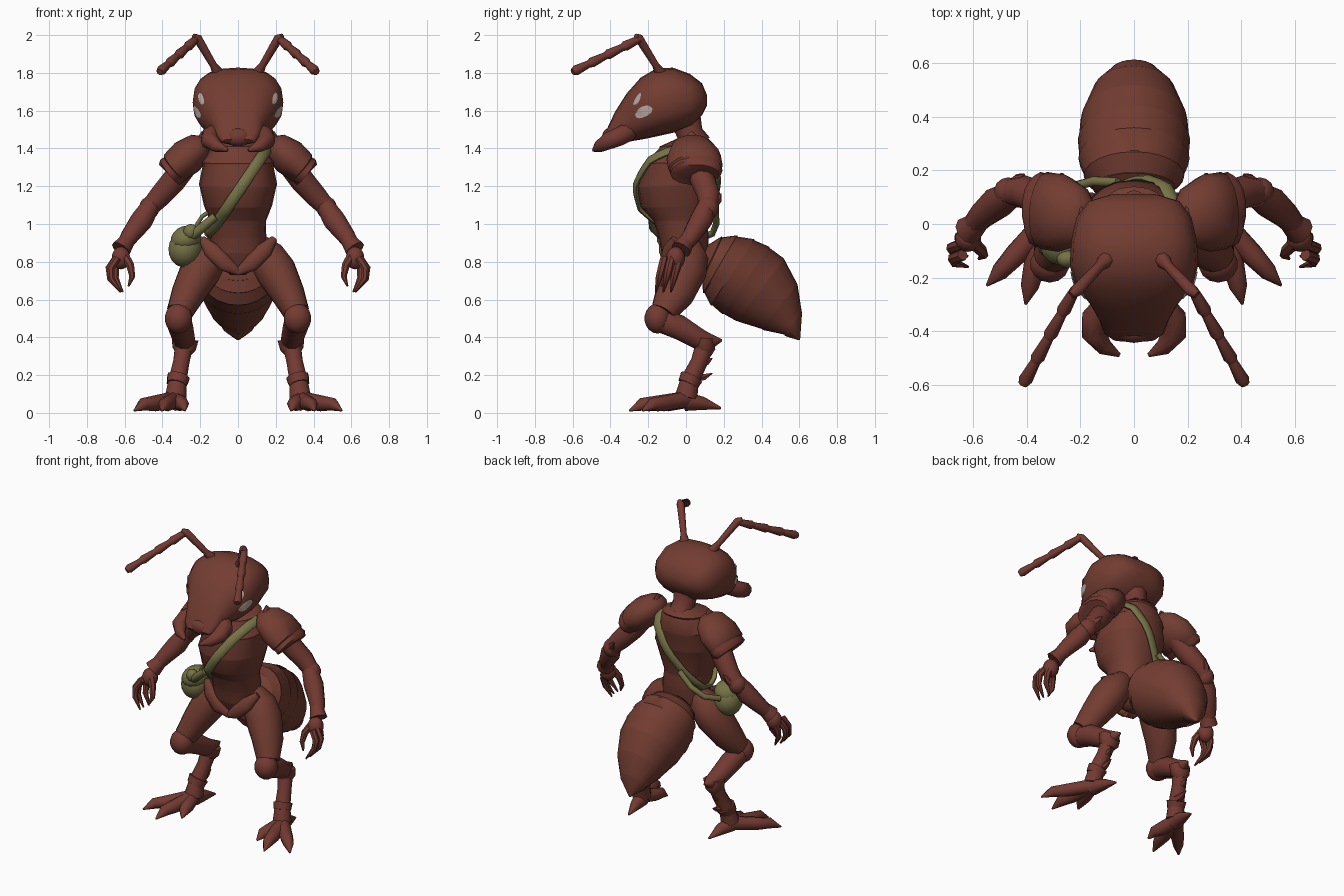
import bpy, bmesh
from math import sin, cos, pi, radians, copysign
from mathutils import Vector, Matrix
from mathutils.bvhtree import BVHTree

if "Cube" in bpy.data.objects:
    bpy.data.objects.remove(bpy.data.objects["Cube"])


def material(name, rgb):
    m = bpy.data.materials.new(name)
    m.use_nodes = True
    m.diffuse_color = (*rgb, 1)
    m.node_tree.nodes["Principled BSDF"].inputs["Base Color"].default_value = (*rgb, 1)
    return m


RED = material("red brown shell", (0.17, 0.046, 0.031))
DEEP = material("deep red limbs", (0.17, 0.042, 0.031))
OLIVE = material("olive cloth", (0.18, 0.17, 0.062))
PALE = material("pale eye", (0.5, 0.4, 0.36))
CORE = Vector((0, -.03, 1.17))  # middle of the chest, which the strap circles


def finish(name, bm, mat):
    bmesh.ops.recalc_face_normals(bm, faces=bm.faces[:])
    me = bpy.data.meshes.new(name)
    bm.to_mesh(me)
    bm.free()
    me.materials.append(mat)
    me.shade_smooth()
    me.set_sharp_from_angle(angle=radians(48))
    ob = bpy.data.objects.new(name, me)
    bpy.context.collection.objects.link(ob)
    return ob


def surface(ob):
    me = ob.data
    return BVHTree.FromPolygons([v.co for v in me.vertices], [list(p.vertices) for p in me.polygons])


def skin(bm, rings, closed=False):
    """Bridge rings of points into a surface."""
    loops = [[bm.verts.new(p) for p in r] for r in rings]
    n = len(loops[0])
    pairs = list(zip(loops, loops[1:]))
    if closed:
        pairs.append((loops[-1], loops[0]))
    for a, b in pairs:
        for i in range(n):
            j = (i + 1) % n
            bm.faces.new((a[i], a[j], b[j], b[i]))
    if not closed:
        bm.faces.new(loops[0])
        bm.faces.new(loops[-1])


def shell(name, sections, mat, power=2.0, step=0.0, sides=20):
    """Symmetric loft: each section is edge A (y, z), edge B (y, z), half width."""
    rings = []

    def ring(c, h, w):
        pts = []
        for i in range(sides):
            t = 2 * pi * i / sides
            cx, sy = (copysign(abs(f) ** (2 / power), f) for f in (cos(t), sin(t)))
            pts.append(c + h * sy + Vector((w * cx, 0, 0)))
        rings.append(pts)

    for k, (ay, az, by, bz, w) in enumerate(sections):
        a, b = Vector((0, ay, az)), Vector((0, by, bz))
        c, h = (a + b) / 2, (a - b) / 2
        ring(c, h, w)
        # a small step makes overlapping plates
        if step and 0 < k < len(sections) - 1:
            ny, nz = [(sections[k + 1][i] + sections[k + 1][i + 2]) / 2 for i in (0, 1)]
            ring(c.lerp(Vector((0, ny, nz)), 0.1), h * (1 - step), w * (1 - step))
    bm = bmesh.new()
    skin(bm, rings)
    return finish(name, bm, mat)


def tube(name, pts, radii, mat=DEEP, sides=10, pair=True, closed=False):
    """Tapered tube; a radius may be a pair for flat sections."""
    for s, tag in ((1, "left_"), (-1, "right_")) if pair else ((1, ""),):
        p = [Vector((s * x, y, z)) for x, y, z in pts]
        n = len(p)
        span = (p[-1] - p[0]).normalized()
        ref = Vector((1, 0, 0)) if abs(span.y) > 0.75 else Vector((0, 1, 0))
        rings = []
        for i, c in enumerate(p):
            if closed:
                t = p[(i + 1) % n] - p[i - 1]
                ref = c - CORE
            else:
                t = p[min(i + 1, n - 1)] - p[max(i - 1, 0)]
            t.normalize()
            u = (ref - t * ref.dot(t)).normalized()
            v = t.cross(u)
            r = radii[i] if isinstance(radii, list) else radii
            ru, rv = r if isinstance(r, tuple) else (r, r)
            rings.append([c + u * ru * cos(2 * pi * k / sides) + v * rv * sin(2 * pi * k / sides)
                          for k in range(sides)])
        bm = bmesh.new()
        skin(bm, rings, closed)
        finish(tag + name, bm, mat)


def ball(name, at, size, mat=DEEP, pair=True, tilt=0):
    for s, tag in ((1, "left_"), (-1, "right_")) if pair else ((1, ""),):
        bm = bmesh.new()
        m = (Matrix.Translation((s * at[0], at[1], at[2])) @ Matrix.Rotation(s * tilt, 4, "Y")
             @ Matrix.Diagonal((*size, 1)))
        bmesh.ops.create_uvsphere(bm, u_segments=14, v_segments=9, radius=1, matrix=m)
        finish(tag + name, bm, mat)


# Head, lofted from back to muzzle
head = shell("head", [
    (.112, 1.68, .112, 1.63, .08), (.085, 1.745, .085, 1.575, .17), (.02, 1.795, .03, 1.52, .215),
    (-.07, 1.828, -.06, 1.485, .235), (-.16, 1.822, -.15, 1.465, .24), (-.24, 1.775, -.22, 1.45, .22),
    (-.315, 1.69, -.28, 1.44, .165), (-.375, 1.595, -.34, 1.425, .13),
    (-.42, 1.5, -.4, 1.42, .11), (-.44, 1.45, -.42, 1.425, .08)], RED, 2.5)
tube("mandible", [(.1, -.3, 1.49), (.145, -.35, 1.465), (.15, -.41, 1.44), (.11, -.46, 1.41), (.055, -.49, 1.39)],
     [.05, .052, .047, .032, .008])
ball("upper_lip", (0, -.4, 1.46), (.07, .045, .05), pair=False)

# Antennae: a stalk and overlapping feeler segments
tube("antenna_stalk", [(.1, -.13, 1.79), (.13, -.16, 1.84), (.215, -.25, 1.985), (.235, -.265, 1.995)],
     [.035, .019, .024, .014], sides=8)
elbow, tip = Vector((.22, -.245, 1.98)), Vector((.415, -.6, 1.805))
for k in range(4):
    a, b = elbow.lerp(tip, k / 4), elbow.lerp(tip, (k + 1.08) / 4 if k < 3 else 1)
    tube(f"antenna_segment_{k + 1}", [a, a.lerp(b, .8), b], [.019, .027, .018], sides=8)

# Eyes: thin plates laid on the head
tree = surface(head)
for s, tag in ((1, "left_"), (-1, "right_")):
    for name, cy, cz, ry, rz in (("upper_eye", -.275, 1.667, .04, .034), ("lower_eye", -.226, 1.592, .055, .028)):
        bm, rings = bmesh.new(), []
        for f in (1, .7, .4, .1):
            ring = []
            for i in range(12):
                t = 2 * pi * i / 12
                y = cy + f * ry * cos(t)
                z = cz + f * (rz * sin(t) + .35 * ry * cos(t))
                hit, normal, _, _ = tree.find_nearest(Vector((s * .21, y, z)))
                ring.append(hit + normal * .006)
            rings.append(ring)
        skin(bm, rings)
        finish(tag + name, bm, PALE)

# Trunk, neck and abdomen
tube("neck", [(0, .05, 1.42), (0, .02, 1.48), (0, .0, 1.55)], [.085, .07, .08], pair=False)
torso = shell("torso", [
    (-.03, 1.46, .1, 1.47, .07), (-.14, 1.41, .14, 1.43, .14), (-.22, 1.32, .165, 1.33, .19),
    (-.26, 1.2, .165, 1.22, .207), (-.24, 1.09, .13, 1.1, .18), (-.175, 1.02, .11, 1.02, .15),
    (-.145, .93, .12, .94, .15), (-.13, .85, .12, .85, .15), (-.09, .77, .08, .77, .085),
    (-.04, .73, .04, .73, .04)], RED, 2.3, .02)
tube("hip_plate", [(.19, -.06, .92), (.14, -.1, .86), (.07, -.115, .79), (.0, -.09, .745)],
     [(.02, .02), (.025, .045), (.025, .045), (.025, .02)], RED)
shell("abdomen", [
    (.1, .88, .07, .8, .07), (.19, .935, .08, .7, .155), (.27, .94, .09, .635, .188),
    (.36, .92, .13, .57, .208), (.44, .88, .19, .525, .21),
    (.515, .82, .26, .49, .2), (.585, .69, .4, .445, .155), (.612, .54, .52, .415, .09),
    (.604, .385, .595, .385, .006)], RED, 2, .02, 24)

# Arms
tube("shoulder_pad", [(.16, .03, 1.44), (.2, .03, 1.41), (.27, .04, 1.355), (.335, .05, 1.3), (.355, .05, 1.285)],
     [(.05, .03), (.11, .08), (.145, .1), (.145, .09), (.11, .06)], RED, 14)
tube("shoulder_flange", [(.285, .045, 1.33), (.36, .055, 1.275), (.37, .055, 1.265)],
     [(.13, .08), (.14, .085), (.12, .07)], DEEP, 14)
tube("collar_spike", [(.2, .03, 1.39), (.195, .03, 1.45), (.19, .03, 1.49)], [(.07, .03), (.05, .022), .004])
tube("upper_arm", [(.26, .06, 1.34), (.34, .09, 1.23), (.41, .12, 1.15), (.475, .12, 1.08)],
     [.07, .068, .062, .05])
ball("elbow", (.47, .12, 1.085), (.055, .055, .06))
tube("elbow_spike", [(.45, .13, 1.1), (.43, .17, 1.13), (.41, .185, 1.16)], [.04, .022, .004], sides=6)
tube("forearm", [(.46, .11, 1.1), (.51, .08, 1.02), (.57, .03, .94), (.615, -.02, .87)], [.05, .062, .05, .038])
tube("wrist_cuff", [(.58, .01, .92), (.62, -.025, .865)], [.04, .055])
ball("palm", (.62, -.055, .82), (.05, .05, .06))
for k, (dx, dy) in enumerate(((.05, -.055), (.055, -.015), (.03, .025))):
    x, y = .615 + dx * .5, -.06 + dy
    tube(f"finger_{k + 1}", [(x, y, .82), (x + dx * .7, y - .015, .765), (x + dx * .6, y - .03, .71), (x - .02, y - .045, .64)],
         [.022, .022, .018, .005], sides=7)
tube("thumb", [(.6, -.07, .83), (.57, -.1, .78), (.56, -.115, .72), (.58, -.13, .67)], [.025, .022, .016, .005], sides=7)

# Legs
tube("thigh", [(.1, .02, .9), (.15, .01, .83), (.2, -.01, .75), (.265, -.06, .63), (.31, -.12, .53)],
     [.06, (.11, .1), (.12, .11), (.105, .09), .07], RED, 14)
ball("knee_cap", (.315, -.15, .5), (.075, .07, .08))
tube("shank", [(.31, -.14, .49), (.305, -.04, .455), (.285, .07, .39), (.275, .13, .375), (.27, .19, .385)],
     [.065, .068, .058, .045, .006])
tube("hock_plate", [(.28, .1, .39), (.285, .1, .34), (.29, .095, .31)], [(.05, .075), (.055, .065), .04])
tube("lower_leg", [(.285, .1, .36), (.3, .07, .27), (.32, .02, .17), (.33, 0, .08)], [.05, .045, .05, .06])
for k, z in enumerate((.27, .19)):
    tube(f"leg_spike_{k + 1}", [(.3, z * .3, z), (.3, z * .2 + .06, z), (.3, .14, z + .02)], [.03, .018, .003], sides=6)
tube("ankle_ring", [(.315, .03, .19), (.325, .01, .15)], [.062, .055])
for k, (x, y) in enumerate(((.55, -.23), (.405, -.3), (.28, -.2))):
    a, b = Vector((.335, 0, .07)), Vector((x, y, .012))
    m, c = a.lerp(b, .5), a.lerp(b, .78)
    tube(f"toe_{k + 1}", [a, (m.x, m.y, .05), (c.x, c.y, .045), b], [.045, .042, .034, .005], sides=8)
tube("heel_claw", [(.33, 0, .06), (.315, .09, .05), (.3, .185, .025)], [.05, .035, .006], sides=8)

# Satchel and strap; the strap follows the trunk surface
tree = surface(torso)
up, loop = Vector((.56, 0, .83)), []
for i in range(28):
    t = 2 * pi * i / 28
    d = up * cos(t) + Vector((0, -1, 0)) * sin(t)
    loop.append(tree.ray_cast(CORE, d)[0] + d * .012)
tube("strap", loop, (.016, .03), OLIVE, 8, pair=False, closed=True)
tube("strap_front_end", [(-.12, -.18, 1.04), (-.19, -.17, .98), (-.25, -.12, .93)], [.022, .026, .024], OLIVE, 8, False)
tube("strap_rear_end", [(-.06, .155, 1.08), (-.15, .16, 1.0), (-.23, .14, .95), (-.28, .04, .91)], .018, OLIVE, 8, False)
tube("strap_side_loop", [(-.13, -.1, 1.08), (-.19, -.08, 1.04), (-.24, -.07, .96)], .011, OLIVE, 8, False)
ball("satchel", (-.28, -.05, .87), (.09, .095, .1), OLIVE, False, .2)
ball("satchel_flap", (-.275, -.06, .92), (.085, .095, .07), OLIVE, False, -.35)
ball("satchel_knot", (-.25, -.13, .96), (.04, .035, .04), OLIVE, False)
